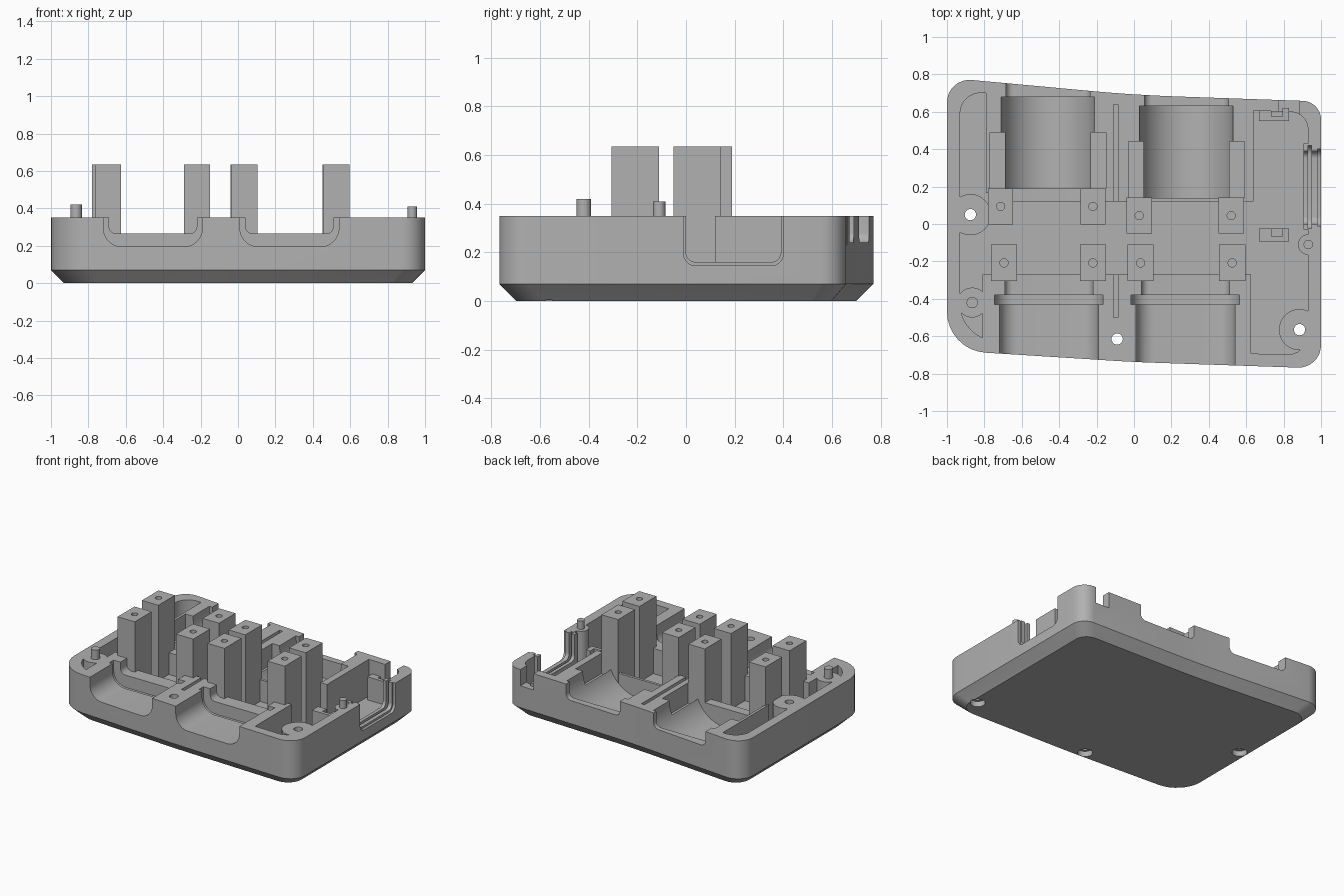
import bpy, bmesh, math
from mathutils import Vector

cube = bpy.data.objects.get("Cube")
if cube:
    bpy.data.objects.remove(cube)

grey = bpy.data.materials.new("matte_grey")
grey.use_nodes = True
grey.diffuse_color = (0.44, 0.44, 0.44, 1)
grey.node_tree.nodes["Principled BSDF"].inputs["Base Color"].default_value = grey.diffuse_color

RIM, FLOOR = 0.35, 0.08


def fillet(corners, steps=8):
    """Round each (u, v, radius) corner of a polygon."""
    pts = []
    for i, (u, v, r) in enumerate(corners):
        p = Vector((u, v))
        a = (Vector(corners[i - 1][:2]) - p).normalized()
        b = (Vector(corners[(i + 1) % len(corners)][:2]) - p).normalized()
        if r == 0:
            pts.append(p)
            continue
        half = a.angle(b) / 2
        centre = p + (a + b).normalized() * r / math.sin(half)
        start = p + a * r / math.tan(half) - centre
        end = p + b * r / math.tan(half) - centre
        sweep = start.angle_signed(end)
        for k in range(steps + 1):
            t = -sweep * k / steps
            pts.append(centre + Vector((start.x * math.cos(t) - start.y * math.sin(t),
                                        start.x * math.sin(t) + start.y * math.cos(t))))
    return pts


def loft(name, rings):
    """Solid through equal rings of 3D points."""
    bm = bmesh.new()
    loops = [[bm.verts.new(p) for p in ring] for ring in rings]
    n = len(loops[0])
    for low, high in zip(loops, loops[1:]):
        for i in range(n):
            j = (i + 1) % n
            bm.faces.new((low[i], low[j], high[j], high[i]))
    bm.faces.new(loops[0][::-1])
    bm.faces.new(loops[-1])
    bmesh.ops.recalc_face_normals(bm, faces=bm.faces)
    mesh = bpy.data.meshes.new(name)
    bm.to_mesh(mesh)
    bm.free()
    mesh.materials.append(grey)
    obj = bpy.data.objects.new(name, mesh)
    bpy.context.collection.objects.link(obj)
    return obj


def prism(name, pts, a, b, axis="z"):
    place = {"x": lambda u, v, t: (t, u, v), "y": lambda u, v, t: (u, t, v),
             "z": lambda u, v, t: (u, v, t)}[axis]
    return loft(name, [[place(u, v, t) for u, v in pts] for t in (a, b)])


def box(name, x0, x1, y0, y1, z0, z1):
    return prism(name, [(x0, y0), (x1, y0), (x1, y1), (x0, y1)], z0, z1)


def circle(u, v, r, n=32):
    return [(u + r * math.cos(k * math.tau / n), v + r * math.sin(k * math.tau / n)) for k in range(n)]


def rod(name, x, y, r, z0, z1):
    return prism(name, circle(x, y, r), z0, z1)


def u_slot(u0, u1, low, r, a, b, axis):
    """Cutter for an open-topped rounded slot."""
    return prism("cutter", fillet([(u0, 0.6, 0), (u0, low, r), (u1, low, r), (u1, 0.6, 0)]), a, b, axis)


def cut(obj, *cutters):
    for c in cutters:
        mod = obj.modifiers.new("cut", "BOOLEAN")
        mod.operation, mod.solver, mod.object = "DIFFERENCE", "EXACT", c
        bpy.context.view_layer.objects.active = obj
        bpy.ops.object.modifier_apply(modifier=mod.name)
        bpy.data.objects.remove(c)


def smooth(obj):
    bpy.ops.object.select_all(action="DESELECT")
    obj.select_set(True)
    bpy.context.view_layer.objects.active = obj
    bpy.ops.object.shade_smooth_by_angle(angle=math.radians(30))


# Outer tray with a chamfered underside
outline = fillet([(-1, -0.675, 0.22), (0, -0.738, 8), (1, -0.772, 0.12),
                  (1, 0.655, 0.1), (0, 0.69, 8), (-1, 0.782, 0.12)])
inset = [(u * 0.93, v * 0.91) for u, v in outline]
tray = loft("tray", [[(u, v, 0) for u, v in inset],
                     [(u, v, 0.07) for u, v in outline],
                     [(u, v, RIM) for u, v in outline]])

# Hollow interior, leaving the cradle blocks, screw bosses and pin bases standing
screws = [(-0.875, 0.05), (0.885, -0.565), (-0.09, -0.615)]
pins = [(-0.865, -0.42, 0.03, 0.08, 0.42), (0.932, -0.11, 0.025, 0.055, 0.41)]
cavity = prism("cavity", inset, FLOOR, 0.6)
cut(cavity,
    box("front_block", -0.81, 0.625, -0.9, -0.27, 0, 0.7),
    box("back_block", -0.72, 0.64, 0.12, 0.9, 0, 0.7),
    box("back_block_side", -0.79, -0.7, 0.165, 0.91, 0, 0.71),
    box("socket_wall", 0.905, 1.1, -0.03, 0.43, 0, 0.7),
    *[rod("boss", x, y, 0.11, -0.1, 0.7) for x, y in screws[:2]],
    *[rod("pin_base", x, y, base, -0.1, 0.7) for x, y, r, base, top in pins])
cut(tray, cavity)

# Front cradles: opening, flange groove and shallow rear step
for x in (-0.455, 0.275):
    cut(tray,
        u_slot(x - 0.265, x + 0.265, 0.195, 0.1, -0.9, -0.38, "y"),
        u_slot(x - 0.29, x + 0.29, 0.175, 0.1, -0.43, -0.38, "y"),
        u_slot(x - 0.235, x + 0.235, 0.265, 0.04, -0.39, -0.2, "y"))

# Back cradles: round barrel bed, wall notch and side pockets
for x, y in ((-0.46, 0.19), (0.28, 0.14)):
    cut(tray,
        prism("cutter", circle(x, RIM, 0.25, 64), y, y + 0.49, "y"),
        u_slot(x - 0.225, x + 0.225, 0.24, 0.04, 0.05, 0.9, "y"))
    for x0 in (x - 0.31, x + 0.23):
        cut(tray, box("cutter", x0, x0 + 0.08, y, y + 0.3, 0.2, 0.6))

# Narrow slits between the cradles
for y0, y1 in ((-0.5, -0.2), (0.1, 0.64)):
    cut(tray, box("cutter", -0.11, -0.085, y0, y1, 0.14, 0.6))

# Side socket opening with a groove and an outer rim, and the small back notch
cut(tray,
    u_slot(0, 0.39, 0.16, 0.04, 0.85, 1.1, "x"),
    u_slot(-0.01, 0.4, 0.145, 0.05, 0.98, 1.1, "x"),
    u_slot(-0.025, 0.42, 0.13, 0.05, 0.93, 0.95, "x"),
    box("cutter", 0.775, 0.885, 0.57, 0.8, 0.23, 0.6))

# Screw holes with recesses underneath
for x, y in screws:
    cut(tray, rod("cutter", x, y, 0.03, -0.1, 0.6), rod("cutter", x, y, 0.05, -0.1, 0.04))
smooth(tray)

# Locating pins
for x, y, r, base, top in pins:
    smooth(rod("locating_pin", x, y, r, 0.2, top))

# Tall drilled posts, given by centre and half sizes
posts = [(x, -0.208, 0.07, 0.098) for x in (-0.695, -0.22, 0.035, 0.525)]
posts += [(x, 0.094, 0.067, 0.096) for x in (-0.713, -0.22)]
posts += [(x, 0.045, 0.068, 0.097) for x in (0.028, 0.52)]
for x, y, w, d in posts:
    post = box("post", x - w, x + w, y - d, y + d, 0.05, 0.635)
    cut(post, rod("cutter", x, y, 0.022, 0.5, 0.8))
    smooth(post)

# Circuit board clips in the side bay
for y in (0.55, -0.093):
    clip = box("board_clip", 0.667, 0.83, y, y + 0.07, 0.05, 0.25)
    cut(clip, box("cutter", 0.735, 0.795, y + 0.025, y + 0.1, 0.1, 0.6))
